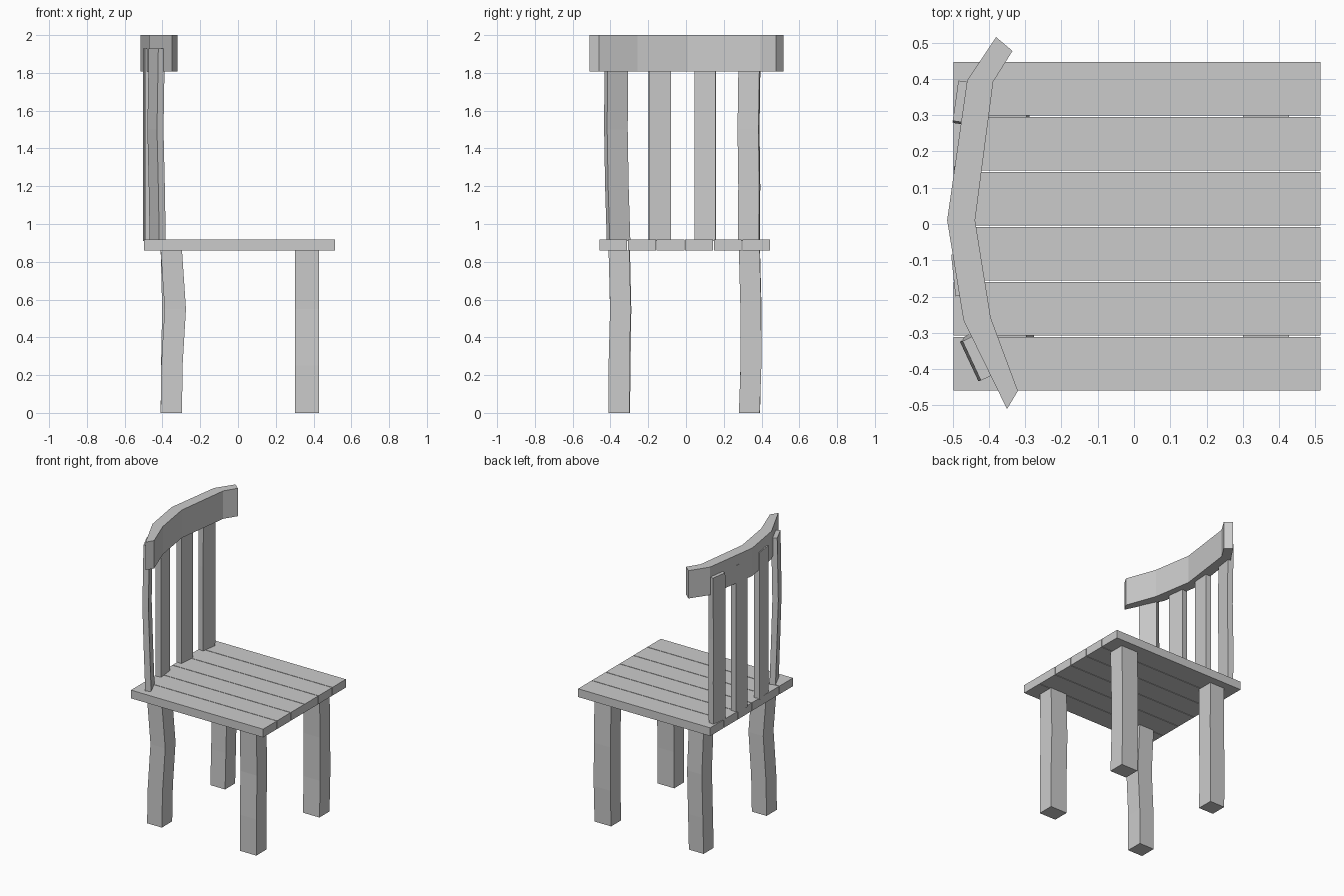
import bpy, bmesh
from math import sin, cos, radians

if "Cube" in bpy.data.objects:
    bpy.data.objects.remove(bpy.data.objects["Cube"])


def loft(name, rings):
    """Solid made by joining equal-sized rings of points and capping the ends."""
    bm = bmesh.new()
    loops = [[bm.verts.new(p) for p in ring] for ring in rings]
    n = len(loops[0])
    for a, b in zip(loops, loops[1:]):
        for i in range(n):
            j = (i + 1) % n
            bm.faces.new((a[i], a[j], b[j], b[i]))
    bm.faces.new(loops[0][::-1])
    bm.faces.new(loops[-1])
    bmesh.ops.recalc_face_normals(bm, faces=bm.faces)
    mesh = bpy.data.meshes.new(name)
    bm.to_mesh(mesh)
    bm.free()
    obj = bpy.data.objects.new(name, mesh)
    bpy.context.collection.objects.link(obj)
    return obj


def post(name, sx, sy, path, angle=0):
    """Upright bar with a rectangular section, bent along path points."""
    c, s = cos(radians(angle)), sin(radians(angle))
    corners = [(-sx / 2, -sy / 2), (sx / 2, -sy / 2), (sx / 2, sy / 2), (-sx / 2, sy / 2)]
    return loft(name, [[(x + u * c - v * s, y + u * s + v * c, z) for u, v in corners]
                       for x, y, z in path])


def bent(x, y, heights, bends):
    return [(x + dx, y + dy, z) for z, (dx, dy) in zip(heights, bends)]


# Seat planks, separated by narrow gaps
y0, pitch, gap = -0.461, 0.1515, 0.004
for i in range(6):
    y = y0 + i * pitch
    post(f"seat_plank_{i + 1}", 1.012, pitch - gap,
         [(0.008, y + pitch / 2, 0.86), (0.008, y + pitch / 2, 0.917)])

# Legs, each slightly crooked
leg_z = (0, 0.25, 0.55, 0.86)
post("back_leg_left", 0.113, 0.113,
     bent(-0.353, -0.353, leg_z, [(0, 0), (0.003, 0.003), (0.021, 0.007), (0, 0)]))
post("front_leg_left", 0.127, 0.11,
     bent(0.364, -0.355, leg_z, [(0, 0), (0, 0), (0, 0.008), (0, 0)]))
post("front_leg_right", 0.127, 0.11,
     bent(0.364, 0.335, leg_z, [(0, 0), (0, 0.009), (0, 0.008), (0, 0)]))
post("back_leg_right", 0.113, 0.11,
     bent(-0.353, 0.337, leg_z, [(0, 0), (0.002, 0.006), (0.008, 0.008), (0, 0)]))

# Back slats, turned to follow the curve of the top rail
slat_z = (0.91, 1.2, 1.5, 1.93)
post("back_slat_1", 0.038, 0.12,
     bent(-0.425, -0.363, slat_z, [(0, 0.006), (-0.005, -0.003), (-0.012, -0.008), (-0.005, -0.006)]), 25)
post("back_slat_2", 0.04, 0.115, bent(-0.478, -0.14, slat_z, [(0, 0)] * 4), 6)
post("back_slat_3", 0.04, 0.113, bent(-0.48, 0.102, slat_z, [(0, 0)] * 4), -4)
post("back_slat_4", 0.04, 0.112,
     bent(-0.472, 0.333, slat_z, [(0, 0), (0, 0.002), (0.002, -0.002), (0, 0.004)]), -8)

# Curved top rail: outer and inner edges seen from above
outer = [(-0.38, 0.515), (-0.46, 0.395), (-0.515, 0.01), (-0.47, -0.265), (-0.35, -0.51)]
inner = [(-0.335, 0.477), (-0.388, 0.392), (-0.438, 0.01), (-0.395, -0.258), (-0.32, -0.46)]
loft("top_rail", [[(*o, 1.807), (*i, 1.807), (*i, 2.0), (*o, 2.0)]
                  for o, i in zip(outer, inner)])
